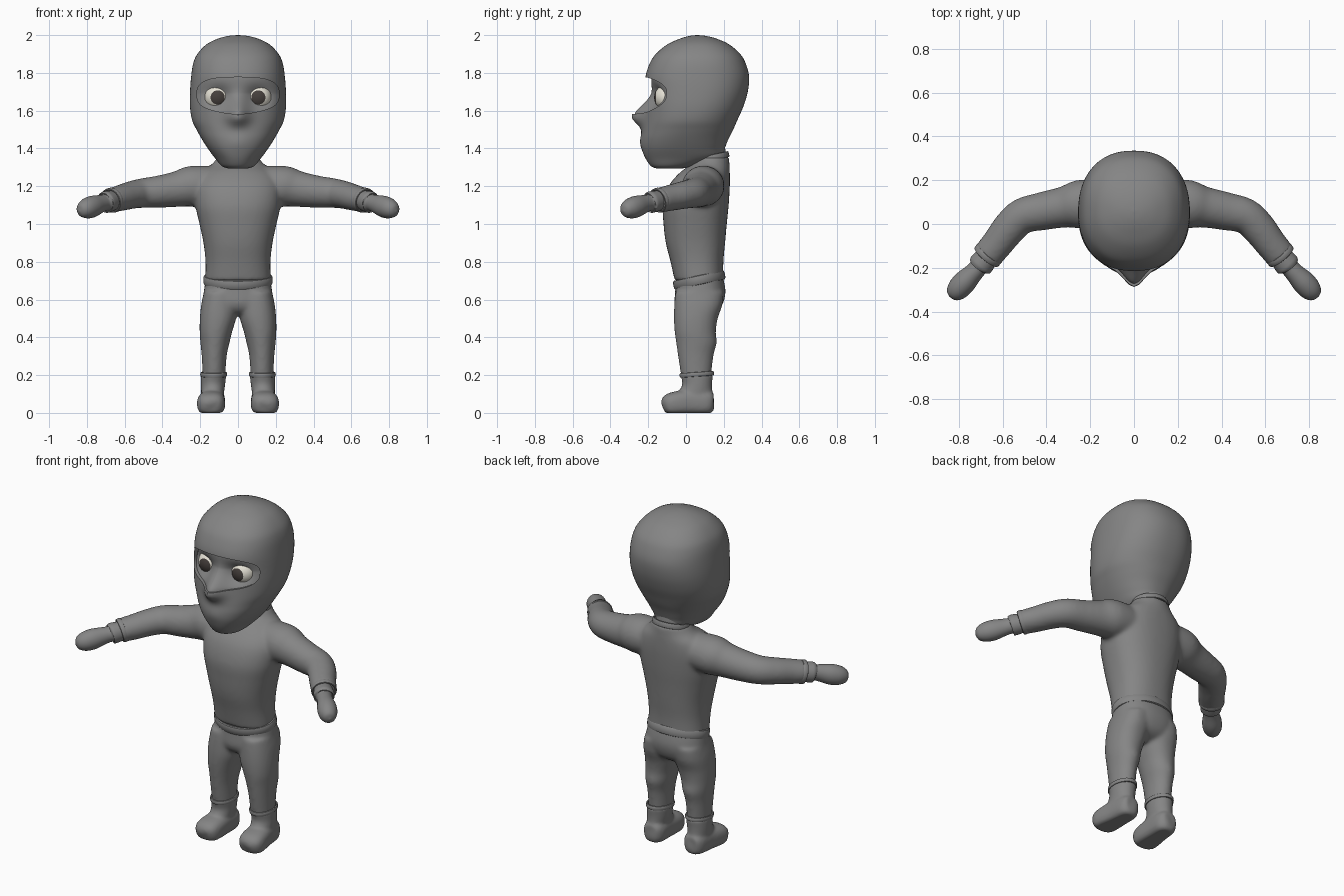
import bpy, bmesh
from math import sin, cos, pi, exp
from mathutils import Vector

if "Cube" in bpy.data.objects:
    bpy.data.objects.remove(bpy.data.objects["Cube"])

GREY = (.235, .235, .235)


def dense(rows, k=5):
    """Catmull-Rom refinement of profile rows."""
    out = []
    for i in range(len(rows) - 1):
        p0, p1, p2, p3 = (rows[max(0, min(len(rows) - 1, i + d))] for d in (-1, 0, 1, 2))
        for s in range(k):
            t = s / k
            out.append([0.5 * (2*b + (c - a)*t + (2*a - 5*b + 4*c - d)*t*t + (3*b - a - 3*c + d)*t**3)
                        for a, b, c, d in zip(p0, p1, p2, p3)])
    return out + [list(rows[-1])]


def unit(a, n=2.0):
    """Point on a superellipse of exponent n."""
    c, s = cos(a), sin(a)
    return (abs(c)**(2/n) * (1 if c > 0 else -1), abs(s)**(2/n) * (1 if s > 0 else -1))


def upright(rows, side=1, seg=48, bump=None):
    """Horizontal rings: z, cx, rx, y front, y back, exponent."""
    rings = []
    for z, cx, rx, yf, yb, n in dense(rows):
        ring = []
        for i in range(seg):
            u, v = unit(2*pi*i/seg, n)
            x, y = side*(cx + rx*u), (yf + yb)/2 + v*(yb - yf)/2
            if bump and v < 0:
                y += bump(x, z)
            ring.append((x, y, z))
        rings.append(ring)
    return rings


def tube(rows, side=1, seg=32, n=2.0):
    """Rings along a path: x, y, z, half width, half height."""
    d, rings = dense(rows), []
    for i, (x, y, z, ra, rb) in enumerate(d):
        a, b = d[max(0, i - 1)], d[min(len(d) - 1, i + 1)]
        t = (Vector(b[:3]) - Vector(a[:3])).normalized()
        s = t.cross(Vector((0, 0, 1))).normalized()
        up = s.cross(t)
        ring = []
        for j in range(seg):
            u, v = unit(2*pi*j/seg, n)
            p = Vector((x, y, z)) + s*(ra*u) + up*(rb*v)
            ring.append((side*p.x, p.y, max(0, p.z)))
        rings.append(ring)
    return rings


def band(c, X, Y, thick, height, seg=48):
    """Closed elliptical ring with a rounded section."""
    c, X, Y = Vector(c), Vector(X), Vector(Y)
    N = X.cross(Y).normalized()
    rings = []
    for i in range(seg):
        d = X*cos(2*pi*i/seg) + Y*sin(2*pi*i/seg)
        ring = []
        for j in range(12):
            u, v = unit(2*pi*j/12, 2.6)
            ring.append(tuple(c + d + d.normalized()*(thick*u) + N*(height*v)))
        rings.append(ring)
    return rings + [rings[0]]


def build(name, shells, remesh=0, mirror=False):
    bm = bmesh.new()
    for rings in shells:
        closed = rings[0] is rings[-1]
        vs = [[bm.verts.new(p) for p in r] for r in (rings[:-1] if closed else rings)]
        if closed:
            vs.append(vs[0])
        else:
            bm.faces.new(vs[0])
            bm.faces.new(vs[-1])
        for a, b in zip(vs, vs[1:]):
            for j in range(len(a)):
                k = (j + 1) % len(a)
                bm.faces.new((a[j], a[k], b[k], b[j]))
    return finish(name, bm, remesh, mirror)


def finish(name, bm, remesh=0, mirror=False, color=GREY):
    bmesh.ops.recalc_face_normals(bm, faces=bm.faces)
    me = bpy.data.meshes.new(name)
    bm.to_mesh(me)
    bm.free()
    ob = bpy.data.objects.new(name, me)
    bpy.context.collection.objects.link(ob)
    if remesh:
        m = ob.modifiers.new("blend", 'REMESH')
        m.mode, m.voxel_size = 'VOXEL', remesh
        m = ob.modifiers.new("soften", 'SMOOTH')
        m.factor, m.iterations = 0.5, 8
    if mirror:
        ob.modifiers.new("mirror", 'MIRROR')
    key = "grey" if color == GREY else name
    mat = bpy.data.materials.get(key) or bpy.data.materials.new(key)
    mat.diffuse_color = (*color, 1)
    mat.use_nodes = True
    mat.node_tree.nodes["Principled BSDF"].inputs["Base Color"].default_value = mat.diffuse_color
    me.materials.append(mat)
    return ob


# Hood with covered nose and chin
head = [(1.293, 0, .045, -.15, -.03, 2), (1.306, 0, .085, -.185, .05, 2.1), (1.35, 0, .123, -.215, .185, 2.25),
        (1.40, 0, .16, -.23, .205, 2.3), (1.45, 0, .192, -.234, .225, 2.25), (1.50, 0, .22, -.228, .25, 2.2),
        (1.55, 0, .243, -.22, .272, 2.2), (1.62, 0, .254, -.214, .303, 2.25), (1.70, 0, .254, -.212, .327, 2.3),
        (1.78, 0, .248, -.214, .334, 2.3), (1.85, 0, .237, -.192, .316, 2.3), (1.90, 0, .215, -.16, .287, 2.3),
        (1.95, 0, .168, -.10, .23, 2.25), (1.98, 0, .11, -.035, .165, 2.2), (1.995, 0, .055, .015, .11, 2),
        (2.0, 0, .004, .055, .063, 2)]


def nose(x, z):
    tip = .07 * exp(-(x/.058)**2 - ((z - 1.57)/(.05 if z < 1.57 else .08))**2)
    return -tip - .009 * exp(-(x/.06)**2 - ((z - 1.43)/.05)**2)


head_rows = dense(head)


def front(x, z):
    i = next(i for i, r in enumerate(head_rows) if r[0] >= z)
    a, b = head_rows[i - 1], head_rows[i]
    t = (z - a[0]) / (b[0] - a[0])
    _, _, rx, yf, yb, n = (p + (q - p)*t for p, q in zip(a, b))
    return (yf + yb)/2 - (yb - yf)/2 * max(0, 1 - abs(x/rx)**n)**(1/n) + nose(x, z)


hood = build("hood", [upright(head, seg=96, bump=nose)])

# Eye opening cut into the hood
outline = []
for i in range(96):
    u, v = unit(2*pi*i/96, 2.9)
    outline.append((.217*u, 1.687 + .09*v - (.015*exp(-(u/.5)**2) if v < 0 else 0)))
cutter = build("opening_cutter", [[[(x, y, z) for x, z in outline] for y in (-.5, -.03)]])
cutter.hide_render = True
m = hood.modifiers.new("opening", 'BOOLEAN')
m.operation, m.solver, m.object = 'DIFFERENCE', 'EXACT', cutter

# Face behind the opening, with eye sockets
bm = bmesh.new()
bmesh.ops.create_grid(bm, x_segments=80, y_segments=44, size=1)
for v in bm.verts:
    x, z = v.co.x*.238, 1.68 + v.co.y*.13
    depth = .013 + .019 * max(0, min(1, (z - 1.6)/.09))
    socket = .04 * exp(-((abs(x) - .104)/.068)**2 - ((z - 1.67)/.055)**2)
    v.co = (x, front(x, z) + depth + socket, z)
finish("face", bm)


# Eyes and irises
def eyeball(name, r, limit, color):
    bm = bmesh.new()
    bmesh.ops.create_uvsphere(bm, u_segments=40, v_segments=40, radius=r)
    bmesh.ops.delete(bm, geom=[v for v in bm.verts if v.co.z < limit*r], context='VERTS')
    for v in bm.verts:
        v.co = (.108 + v.co.x, -.097 - v.co.z, 1.67 + v.co.y)
    finish(name, bm, mirror=True, color=color)


eyeball("eye", .07, -2, (.8, .77, .68))
eyeball("iris", .0715, .81, (.06, .05, .045))

# Sweater: torso, neck and sleeves blended together
torso = [(.70, 0, .174, -.06, .197, 2.3), (.80, 0, .172, -.082, .198, 2.3), (.90, 0, .183, -.107, .207, 2.3),
         (1.0, 0, .204, -.119, .216, 2.3), (1.1, 0, .226, -.122, .226, 2.3), (1.2, 0, .23, -.092, .232, 2.3),
         (1.27, 0, .2, -.035, .232, 2.2), (1.32, 0, .135, .03, .23, 2), (1.36, 0, .105, .045, .228, 2)]
sleeve = [(.10, .10, 1.205, .10, .10), (.24, .09, 1.2, .112, .108), (.32, .077, 1.185, .094, .095),
          (.42, .058, 1.171, .087, .085), (.51, .036, 1.163, .081, .078), (.57, -.02, 1.152, .078, .073),
          (.62, -.085, 1.138, .073, .069), (.672, -.148, 1.125, .07, .064)]
build("sweater", [upright(torso)] + [tube(sleeve, s) for s in (1, -1)], remesh=.011)
build("sweater_hem", [band((0, .07, .703), (.173, 0, 0), (0, .126, .027), .011, .025)])
build("collar", [band((0, .135, 1.35), (.104, 0, 0), (0, .088, .02), .005, .016)])
build("neck", [upright([(1.28, 0, .09, .05, .21, 2), (1.36, 0, .092, .05, .212, 2), (1.45, 0, .1, .04, .2, 2)])])

# Sleeve cuffs and mittens
build("sleeve_cuff", [band((.667, -.142, 1.126), (.049, .041, 0), (.01, -.012, .059), .006, .014)], mirror=True)
mitten = [(.66, -.14, 1.126, .05, .052), (.690, -.175, 1.118, .057, .057), (.703, -.19, 1.115, .056, .056),
          (.708, -.196, 1.113, .043, .044), (.732, -.222, 1.106, .044, .048), (.772, -.264, 1.092, .053, .057),
          (.806, -.3, 1.08, .05, .052), (.832, -.323, 1.07, .032, .033), (.841, -.331, 1.067, .004, .004)]
build("mitten", [tube(mitten)], mirror=True)

# Trousers: hips and both legs blended together
hips = [(.75, 0, .164, -.05, .188, 2.3), (.65, 0, .18, -.057, .209, 2.3), (.58, 0, .184, -.06, .196, 2.3),
        (.54, 0, .15, -.04, .165, 2.2), (.515, 0, .06, .0, .11, 2)]
leg = [(.64, .094, .087, -.057, .2, 2.3), (.57, .099, .096, -.062, .192, 2.3), (.5, .106, .096, -.064, .168, 2.2),
       (.43, .117, .086, -.06, .158, 2.1), (.37, .122, .077, -.052, .162, 2), (.3, .126, .066, -.042, .145, 2),
       (.18, .127, .059, -.024, .132, 2)]
build("trousers", [upright(hips)] + [upright(leg, s) for s in (1, -1)], remesh=.01)

# Boots with a cuff
shaft = [(.205, .129, .067, -.03, .143, 2), (.15, .132, .064, -.02, .138, 2), (.10, .135, .06, -.045, .14, 2),
         (.04, .137, .055, -.05, .14, 2)]
foot = [(.13, .149, .053, .01, .012), (.13, .142, .053, .042, .05), (.132, .11, .055, .062, .064),
        (.136, .03, .056, .068, .068), (.142, -.05, .05, .074, .064), (.147, -.095, .042, .068, .056),
        (.149, -.119, .036, .044, .036), (.149, -.125, .034, .01, .01)]
build("boot", [upright(shaft), tube(foot, n=2.6)], remesh=.008, mirror=True)
build("boot_cuff", [band((.129, .057, .204), (.065, 0, 0), (0, .085, .006), .006, .012)], mirror=True)

# Apply modifiers and shade smooth with crisp edges
for ob in list(bpy.context.collection.objects):
    if ob is cutter:
        continue
    bpy.ops.object.select_all(action='DESELECT')
    bpy.context.view_layer.objects.active = ob
    ob.select_set(True)
    for mod in list(ob.modifiers):
        bpy.ops.object.modifier_apply(modifier=mod.name)
    bpy.ops.object.shade_smooth_by_angle(angle=0.7)
bpy.data.objects.remove(cutter)
